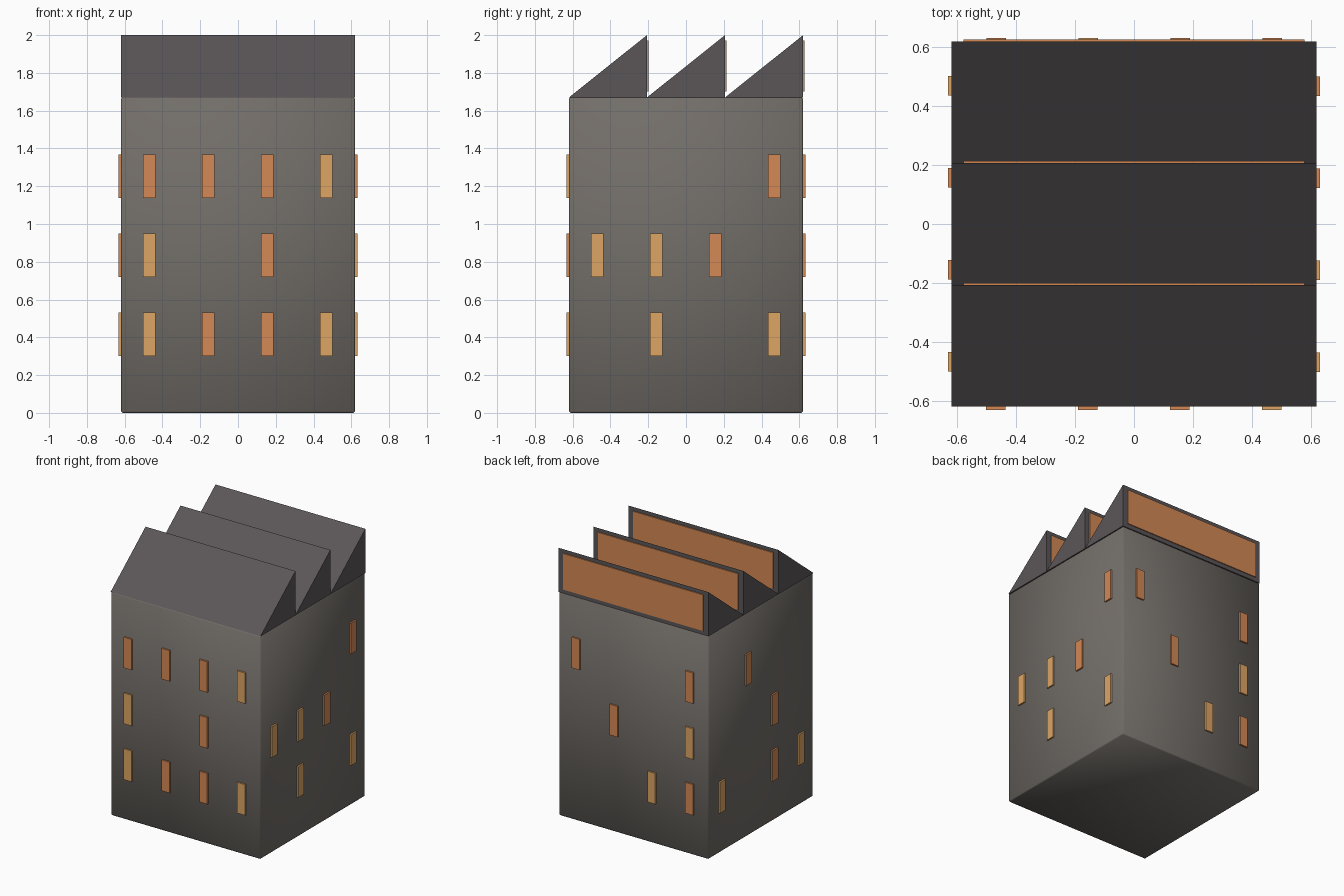
import bpy, bmesh, math
from mathutils import Matrix

if "Cube" in bpy.data.objects:
    bpy.data.objects.remove(bpy.data.objects["Cube"])

H = 0.62      # half width of the building
WALL = 1.67   # wall height
TOP = 2.0     # ridge height


def material(name, rgb):
    m = bpy.data.materials.new(name)
    m.diffuse_color = (*rgb, 1)
    m.use_nodes = True
    m.node_tree.nodes["Principled BSDF"].inputs["Base Color"].default_value = m.diffuse_color
    return m


wall_mat = material("wall_grey", (0.17, 0.155, 0.14))
roof_mat = material("roof_dark", (0.105, 0.093, 0.097))
mats = {"o": material("orange_light", (0.66, 0.25, 0.09)),
        "y": material("yellow_light", (0.73, 0.38, 0.13))}


def add(name, bm, mat):
    bmesh.ops.recalc_face_normals(bm, faces=bm.faces)
    me = bpy.data.meshes.new(name)
    bm.to_mesh(me)
    bm.free()
    ob = bpy.data.objects.new(name, me)
    bpy.context.collection.objects.link(ob)
    me.materials.append(mat)
    return ob


def box(name, size, loc, mat, turn=0.0):
    # turn rotates the placed box about the building's vertical axis
    bm = bmesh.new()
    m = Matrix.Rotation(turn, 4, "Z") @ Matrix.Translation(loc) @ Matrix.Diagonal((*size, 1))
    bmesh.ops.create_cube(bm, size=1, matrix=m)
    return add(name, bm, mat)


# main block with a tiny softened edge
body = box("body", (2 * H, 2 * H, WALL), (0, 0, WALL / 2), wall_mat)
bev = body.modifiers.new("edge", "BEVEL")
bev.width = 0.008
bev.segments = 1
body.data.shade_smooth()

# sawtooth roof: wedges with a glazed vertical back face
step = 2 * H / 3
for i in range(3):
    y0 = -H + i * step
    y1 = y0 + step
    bm = bmesh.new()
    profile = [(y0, WALL), (y1, WALL), (y1, TOP)]
    face = bm.faces.new([bm.verts.new((-H, y, z)) for y, z in profile])
    ext = bmesh.ops.extrude_face_region(bm, geom=[face])
    bmesh.ops.translate(bm, vec=(2 * H, 0, 0),
                        verts=[v for v in ext["geom"] if isinstance(v, bmesh.types.BMVert)])
    add(f"roof_tooth_{i + 1}", bm, roof_mat)
    box(f"skylight_{i + 1}", (1.16, 0.014, 0.27), (0, y1, 1.836), mats["o"])

# lit windows: rows top to bottom, columns left to right seen from outside
walls = {
    "front": (0, ["oooy", "y-o-", "yooy"]),
    "right": (90, ["---o", "yyo-", "-y-y"]),
    "back": (180, ["o--o", "-o-y", "--yo"]),
    "left": (270, ["-o--", "--o-", "y-oy"]),
}
# the left wall seen from outside runs from +y to -y
for side, (angle, rows) in walls.items():
    for r, row in enumerate(rows):
        for c, kind in enumerate(row):
            if kind != "-":
                box(f"window_{side}_{r + 1}_{c + 1}", (0.066, 0.024, 0.23),
                    (-0.47 + c * 0.3125, -H, WALL * (3 - r) / 4),
                    mats[kind], math.radians(angle))
